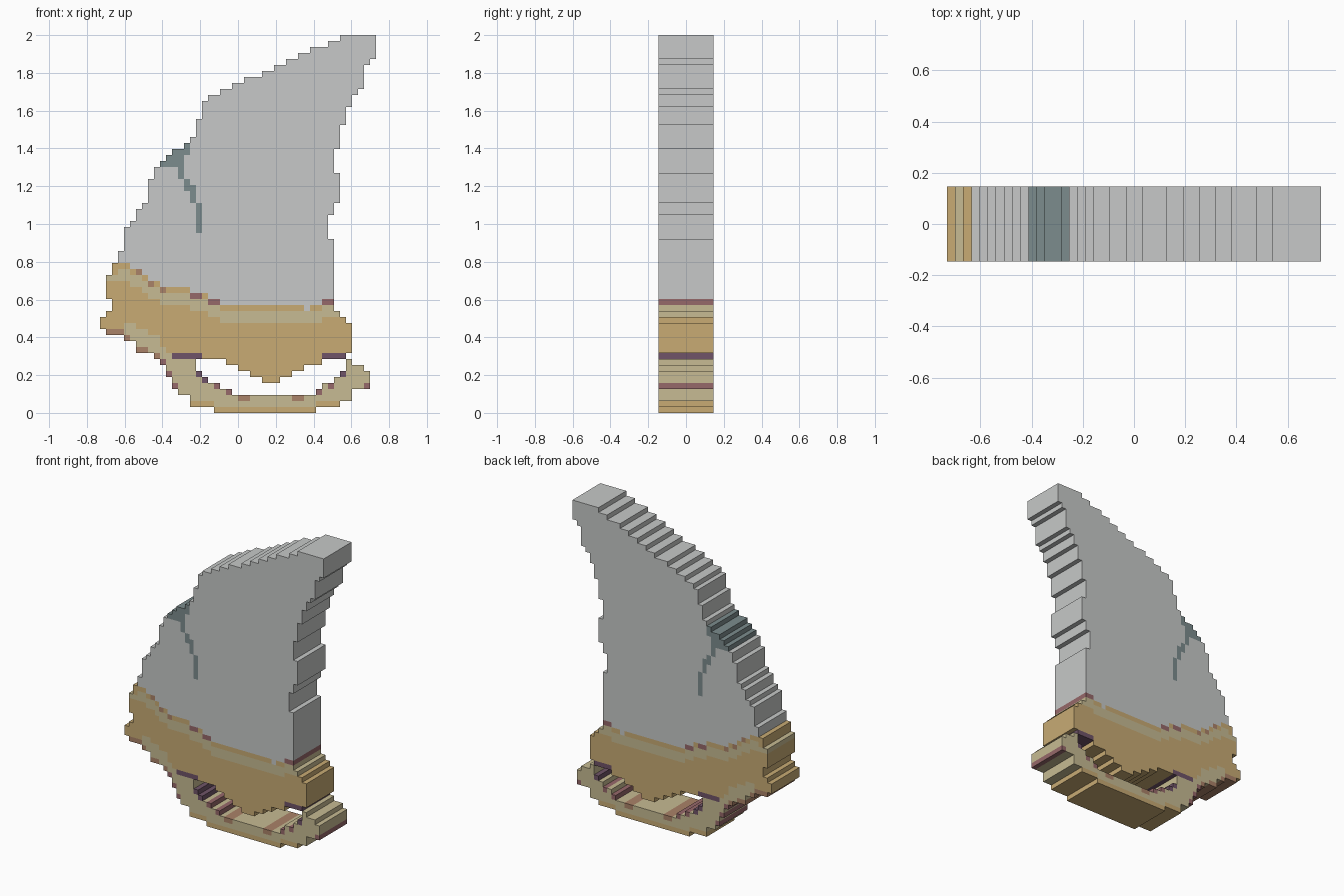
import bpy, bmesh

if "Cube" in bpy.data.objects:
    bpy.data.objects.remove(bpy.data.objects["Cube"])

P = 2 / 63          # size of one square step
HALF = 0.146        # half thickness
COLS, ROWS = 46, 63


def material(name, rgb):
    m = bpy.data.materials.new(name)
    lin = [((v / 255 + 0.055) / 1.055) ** 2.4 for v in rgb]
    m.diffuse_color = (*lin, 1)
    m.use_nodes = True
    m.node_tree.nodes["Principled BSDF"].inputs["Base Color"].default_value = m.diffuse_color
    return m


COLOURS = {
    "light grey": (199, 201, 200), "slate": (124, 140, 141),
    "ochre": (200, 171, 116), "tan": (199, 187, 147),
    "brown": (170, 130, 104), "mauve": (150, 104, 106), "plum": (112, 84, 104)}
MATS = [material(n, c) for n, c in COLOURS.items()]
GREY, SLATE, OCHRE, TAN, BROWN, MAUVE, PLUM = range(7)


def steps(runs, n):
    """Expand (start, value) runs into one value per step."""
    out, runs = [], sorted(runs)
    for i in range(n):
        out.append([v for s, v in runs if s <= i][-1])
    return out


cells = {}          # (column, row) -> (part, colour)


def fill(part, colour, c0, c1, r0, r1):
    for c in range(c0, c1):
        for r in range(r0, r1):
            cells[c, r] = (part, colour)


def paint(colour, *boxes):
    """Recolour existing squares inside (c0, c1, r0, r1) boxes."""
    for c0, c1, r0, r1 in boxes:
        for c in range(c0, c1):
            for r in range(r0, r1):
                if (c, r) in cells:
                    cells[c, r] = (cells[c, r][0], colour)


# Stepped outlines
fin_top = steps([(0, 0), (3, 27), (4, 31), (5, 32), (6, 34), (7, 35), (8, 39), (9, 41),
                 (10, 42), (11, 43), (12, 44), (14, 45), (15, 46), (16, 49), (17, 52),
                 (18, 53), (20, 54), (22, 55), (24, 56), (27, 57), (29, 58), (31, 59),
                 (33, 60), (35, 61), (38, 62), (40, 63)], COLS)
fin_right = steps([(0, 39), (29, 38), (33, 39), (35, 40), (40, 39), (44, 40), (48, 41),
                   (51, 42), (53, 43), (54, 44), (58, 45), (59, 46)], ROWS)
band_top = steps([(0, 16), (1, 23), (2, 25), (5, 24), (7, 23), (8, 22), (10, 21),
                  (15, 20), (18, 19), (20, 18), (37, 19), (39, 17), (40, 16),
                  (41, 15), (42, 0)], COLS)
band_low = steps([(0, 14), (6, 13), (8, 12), (10, 11), (11, 10), (12, 9), (21, 8),
                  (23, 7), (25, 6), (27, 5), (30, 6), (32, 7), (34, 8), (37, 9),
                  (41, 10)], COLS)
strap_low = steps([(0, 14), (1, 13), (4, 12), (6, 10), (9, 9), (10, 8), (11, 6), (12, 4),
                   (13, 3), (15, 1), (19, 0), (36, 1), (40, 2), (42, 4)], COLS)
strap_top = steps([(16, 7), (17, 6), (18, 5), (20, 4), (22, 3), (36, 4), (37, 5),
                   (39, 6), (40, 7), (41, 9), (42, 8), (44, 7), (0, 0)], COLS)

# Fin: everything above the band, cut off at the right edge
for c in range(3, COLS):
    for r in range(max(band_top[c], 19 if c > 38 else 0), fin_top[c]):
        if c < fin_right[r]:
            cells[c, r] = ("fin", GREY)

# Band with a pale strip under its top edge
for c in range(0, 42):
    fill("band", OCHRE, c, c + 1, band_low[c], band_top[c])
    if 5 <= c < 39:
        fill("band", TAN, c, c + 1, band_top[c] - 3, band_top[c] - 1)
for r in (17, 18):
    cells.pop((1, r), None)
cells[1, 16] = ("band", OCHRE)
paint(TAN, (1, 4, 22, 23), (3, 5, 22, 24), (39, 40, 16, 17))
paint(MAUVE, (15, 17, 19, 20), (18, 20, 18, 19), (37, 39, 18, 19))
paint(BROWN, (6, 7, 23, 24), (8, 9, 21, 22), (10, 11, 20, 21))
paint(PLUM, (12, 17, 9, 10), (37, 41, 9, 10))
cells[34, 17] = ("fin", GREY)

# Strap looping below the band
for c in range(1, 45):
    top = strap_top[c] if c >= 16 else band_low[c]
    fill("strap", TAN, c, c + 1, strap_low[c], top)
paint(OCHRE, (15, 40, 0, 2))
paint(TAN, (19, 36, 1, 3), (4, 6, 13, 15), (6, 8, 12, 14), (8, 10, 11, 13))
paint(BROWN, (1, 4, 13, 14), (4, 5, 12, 13), (6, 8, 10, 11), (9, 10, 9, 10),
      (23, 25, 2, 3), (32, 34, 2, 3))
paint(MAUVE, (10, 11, 8, 9), (11, 12, 6, 7), (12, 13, 4, 5), (19, 20, 4, 5),
      (21, 22, 3, 4), (36, 37, 3, 4), (38, 39, 4, 5), (44, 45, 4, 5))
paint(PLUM, (16, 17, 6, 7), (17, 18, 5, 6), (40, 41, 6, 7))

# Dark notch and crack in the fin
for box in ((14, 15, 44, 45), (12, 15, 43, 44), (11, 14, 42, 43), (10, 14, 41, 42),
            (13, 14, 39, 41), (14, 15, 37, 39), (15, 16, 35, 38), (16, 17, 30, 35)):
    fill("fin_crack", SLATE, *box)


def build(part):
    """Outer skin of one part; faces shared with neighbours are left out."""
    bm = bmesh.new()
    verts = {}

    def v(c, y, r):
        key = (c, y, r)
        if key not in verts:
            verts[key] = bm.verts.new(((c - COLS / 2) * P, y * HALF, r * P))
        return verts[key]

    for (c, r), (name, colour) in cells.items():
        if name != part:
            continue
        d, e = c + 1, r + 1
        quads = [[(c, -1, r), (d, -1, r), (d, -1, e), (c, -1, e)],
                 [(c, 1, r), (c, 1, e), (d, 1, e), (d, 1, r)]]
        if (c - 1, r) not in cells:
            quads.append([(c, 1, r), (c, -1, r), (c, -1, e), (c, 1, e)])
        if (c + 1, r) not in cells:
            quads.append([(d, -1, r), (d, 1, r), (d, 1, e), (d, -1, e)])
        if (c, r - 1) not in cells:
            quads.append([(c, 1, r), (d, 1, r), (d, -1, r), (c, -1, r)])
        if (c, r + 1) not in cells:
            quads.append([(c, -1, e), (d, -1, e), (d, 1, e), (c, 1, e)])
        for q in quads:
            bm.faces.new([v(*k) for k in q]).material_index = colour
    mesh = bpy.data.meshes.new(part)
    bm.to_mesh(mesh)
    bm.free()
    for m in MATS:
        mesh.materials.append(m)
    bpy.context.collection.objects.link(bpy.data.objects.new(part, mesh))


for part in ("fin", "fin_crack", "band", "strap"):
    build(part)
